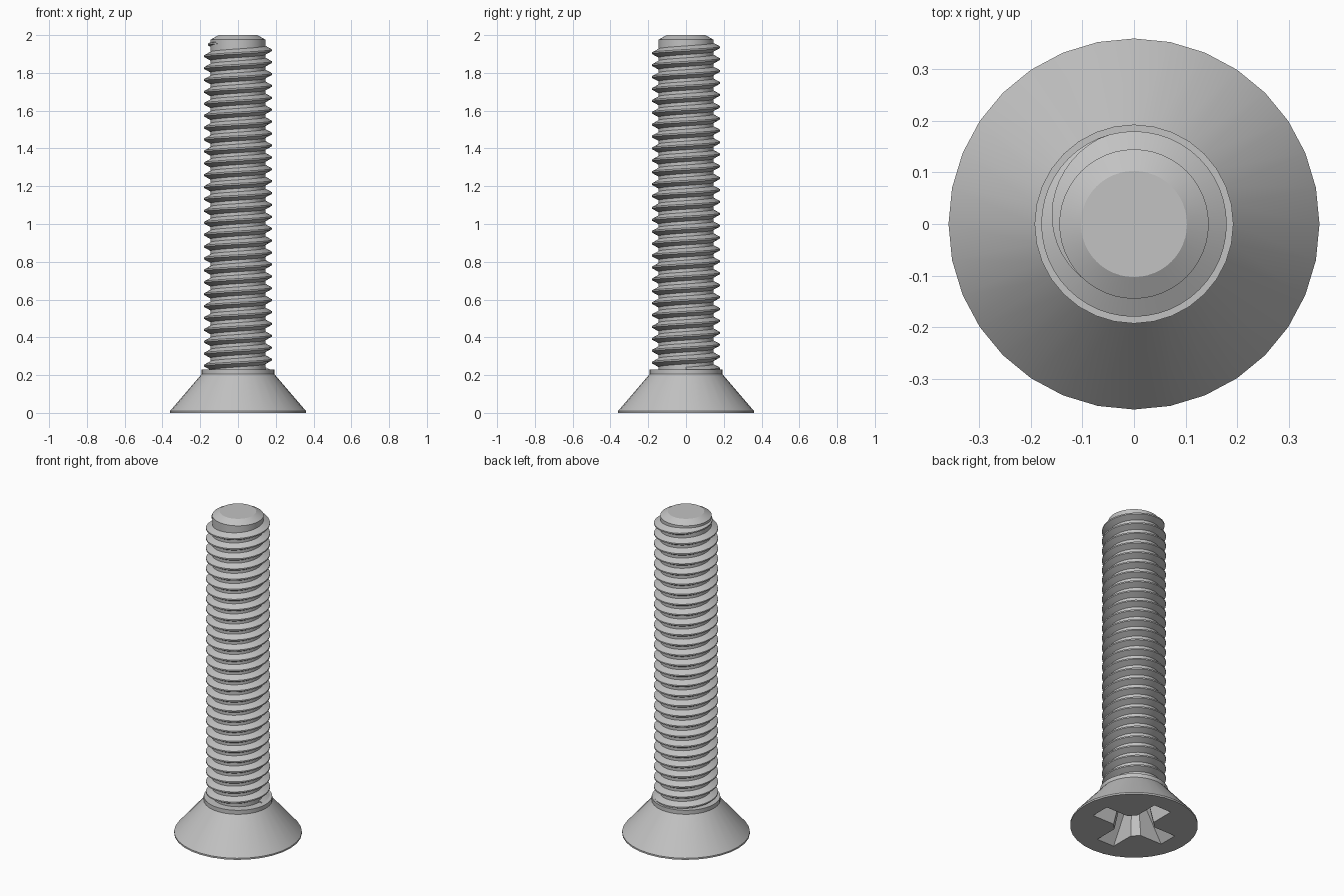
import bpy, bmesh
from math import pi, cos, sin, radians

cube = bpy.data.objects.get("Cube")
if cube:
    bpy.data.objects.remove(cube, do_unlink=True)

steel = bpy.data.materials.new("steel grey")
steel.use_nodes = True
GREY = (0.54, 0.54, 0.54, 1)
steel.diffuse_color = GREY
steel.node_tree.nodes["Principled BSDF"].inputs["Base Color"].default_value = GREY


def make_object(name, bm):
    bmesh.ops.recalc_face_normals(bm, faces=bm.faces)
    mesh = bpy.data.meshes.new(name)
    bm.to_mesh(mesh)
    bm.free()
    mesh.materials.append(steel)
    obj = bpy.data.objects.new(name, mesh)
    bpy.context.collection.objects.link(obj)
    return obj


def smooth(obj):
    obj.data.shade_smooth()
    obj.data.set_sharp_from_angle(angle=radians(28))


def loft(name, sections):
    """Skin a list of closed rings of points and cap both ends."""
    bm = bmesh.new()
    rings = [[bm.verts.new(p) for p in ring] for ring in sections]
    n = len(rings[0])
    for a, b in zip(rings, rings[1:]):
        for i in range(n):
            j = (i + 1) % n
            bm.faces.new((a[i], a[j], b[j], b[i]))
    bm.faces.new(rings[0][::-1])
    bm.faces.new(rings[-1])
    return make_object(name, bm)


def circle(r, z, sides):
    return [(r * cos(2 * pi * i / sides), r * sin(2 * pi * i / sides), z)
            for i in range(sides)]


def turned(name, profile, sides):
    return loft(name, [circle(r, z, sides) for r, z in profile])


# Countersunk head with its collar
head = turned("countersunk_head",
              [(0.36, 0), (0.36, 0.01), (0.193, 0.205), (0.193, 0.23)], 32)

# Shank core with a chamfered tip
ROOT, CREST = 0.145, 0.18
shank = turned("shank", [(ROOT, 0.215), (ROOT, 1.976), (0.103, 2.0)], 48)
smooth(shank)


# Tapered cross recess cut into the flat of the head
def cross(z):
    t = z / 0.19
    length, half, corner = 0.25 - 0.14 * t, 0.06 - 0.022 * t, 0.10 - 0.035 * t
    quarter = [(length, -half), (length, half), (corner, half), (half, corner)]
    ring = []
    for turn in range(4):
        ring += [(x, y, z) for x, y in quarter]
        quarter = [(-y, x) for x, y in quarter]
    return ring


cutter = loft("recess_cutter", [cross(-0.02), cross(0.19)])
cutter.hide_render = True
cut = head.modifiers.new("cross_recess", "BOOLEAN")
cut.operation = "DIFFERENCE"
cut.solver = "EXACT"
cut.object = cutter
bpy.context.view_layer.objects.active = head
bpy.ops.object.modifier_apply(modifier=cut.name)
bpy.data.objects.remove(cutter, do_unlink=True)
smooth(head)

# Right-handed helical thread, fading out near the tip
PITCH, STEPS = 0.063, 48
FADE_START, FADE_END = radians(110), radians(225)
first = -27 * STEPS
last = round(FADE_END / (2 * pi) * STEPS)
sections = []
for k in range(first, last + 1):
    a = 2 * pi * k / STEPS
    z = 1.92 + PITCH * k / STEPS
    full = min(1, max(0.02, (FADE_END - a) / (FADE_END - FADE_START)))
    crest = ROOT + (CREST - ROOT) * full
    foot = 0.004 + 0.0205 * full
    profile = [(ROOT - 0.003, -foot), (crest, -0.004),
               (crest, 0.004), (ROOT - 0.003, foot)]
    sections.append([(r * cos(a), r * sin(a), z + dz) for r, dz in profile])
thread = loft("thread", sections)
smooth(thread)
